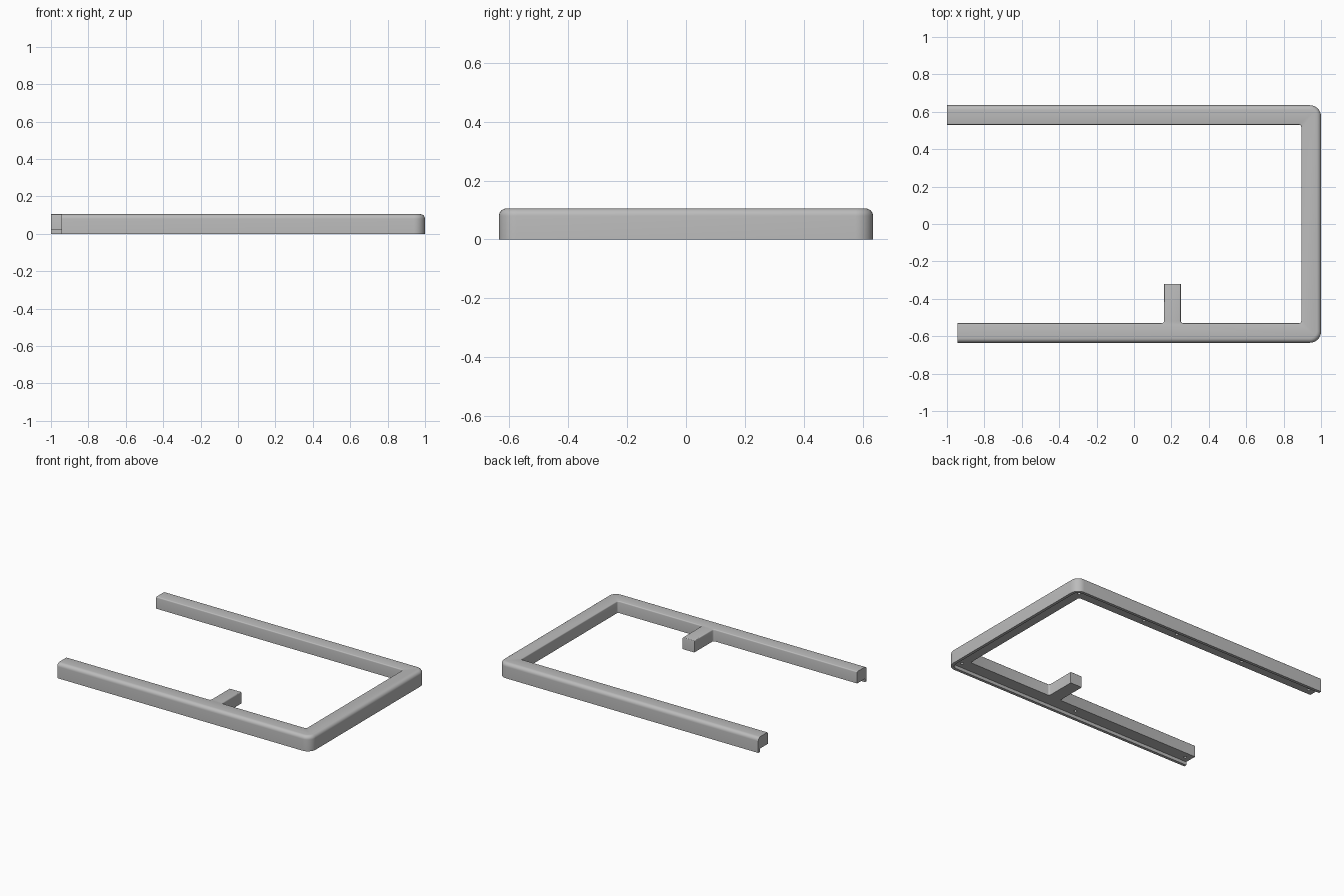
import bpy, bmesh
from mathutils import Matrix

if "Cube" in bpy.data.objects:
    bpy.data.objects.remove(bpy.data.objects["Cube"], do_unlink=True)

HEIGHT = 0.105
STEP = 0.023      # height of the rebate under the frame
LIP = 0.02        # thickness of the outer lip
HALF_Y = 0.635
INNER_Y = 0.53
INNER_X = 0.895
FRONT_END = -0.945

grey = bpy.data.materials.new("plain grey")
grey.use_nodes = True
colour = (0.5, 0.5, 0.5, 1)
grey.diffuse_color = colour
grey.node_tree.nodes["Principled BSDF"].inputs["Base Color"].default_value = colour


def prism(bm, outline, bottom, top):
    """Extrude a flat outline upward."""
    face = bm.faces.new([bm.verts.new((x, y, bottom)) for x, y in outline])
    grown = bmesh.ops.extrude_face_region(bm, geom=[face])["geom"]
    verts = [g for g in grown if isinstance(g, bmesh.types.BMVert)]
    bmesh.ops.translate(bm, verts=verts, vec=(0, 0, top - bottom))
    bmesh.ops.recalc_face_normals(bm, faces=bm.faces[:])


def round_edges(bm, test, radius, segments):
    """Round every edge whose two ends pass the test."""
    edges = [e for e in bm.edges if test(e.verts[0].co, e.verts[1].co)]
    bmesh.ops.bevel(bm, geom=edges, offset=radius, segments=segments,
                    profile=0.5, affect="EDGES", clamp_overlap=True)


def finish(bm, name):
    mesh = bpy.data.meshes.new(name)
    bm.to_mesh(mesh)
    bm.free()
    mesh.materials.append(grey)
    obj = bpy.data.objects.new(name, mesh)
    bpy.context.collection.objects.link(obj)
    return obj


def upright(a, b):
    return abs(a.z - b.z) > 0.01


def inside(p):
    return p.x < INNER_X + 0.02 and abs(p.y) < INNER_Y + 0.02


# Frame: two long arms, a cross bar and a short stub, in one outline
bm = bmesh.new()
prism(bm, [(FRONT_END, -HALF_Y), (1, -HALF_Y), (1, HALF_Y), (-1, HALF_Y),
           (-1, INNER_Y), (INNER_X, INNER_Y), (INNER_X, -INNER_Y),
           (0.25, -INNER_Y), (0.25, -0.32), (0.16, -0.32),
           (0.16, -INNER_Y), (FRONT_END, -INNER_Y)], 0, HEIGHT)
round_edges(bm, lambda a, b: upright(a, b) and a.x > 0.99, 0.06, 8)
round_edges(bm, lambda a, b: upright(a, b) and inside(a) and a.x > 0
            and a.y != 0 and abs(a.y) > 0.5, 0.012, 4)


def top_edge(a, b):
    at_end = max(a.x, b.x) < FRONT_END + 0.001 and abs(a.x - b.x) < 0.001
    return min(a.z, b.z) > HEIGHT - 0.001 and not at_end


round_edges(bm, lambda a, b: top_edge(a, b)
            and not inside(a) and not inside(b), 0.025, 6)
round_edges(bm, lambda a, b: top_edge(a, b) and inside(a) and inside(b)
            and abs((a.y + b.y) / 2) < INNER_Y + 0.015, 0.007, 3)
frame = finish(bm, "frame")

# Rebate cutter: leaves only a thin lip along the outside
bm = bmesh.new()
edge = HALF_Y - LIP
prism(bm, [(-1.1, -edge), (1 - LIP, -edge), (1 - LIP, edge), (-1.1, edge)], -0.1, STEP)
round_edges(bm, lambda a, b: upright(a, b) and a.x > 0.9, 0.04, 8)
rebate = finish(bm, "rebate_cutter")

# Screw hole cutter: small blind holes under both arms
bm = bmesh.new()
middle = (INNER_Y + edge) / 2
for side, places in ((-1, (-0.9, 0, 0.93)), (1, (-0.95, -0.4, 0.13, 0.4, 0.93))):
    for x in places:
        bmesh.ops.create_cone(bm, cap_ends=True, segments=16, radius1=0.01,
                              radius2=0.01, depth=0.06,
                              matrix=Matrix.Translation((x, side * middle, 0.03)))
holes = finish(bm, "screw_hole_cutter")

bpy.context.view_layer.objects.active = frame
for cutter in (rebate, holes):
    cutter.hide_render = True
    cut = frame.modifiers.new(cutter.name, "BOOLEAN")
    cut.operation = "DIFFERENCE"
    cut.solver = "EXACT"
    cut.object = cutter
    bpy.ops.object.modifier_apply(modifier=cut.name)
    bpy.data.objects.remove(cutter, do_unlink=True)

bpy.ops.object.select_all(action="DESELECT")
frame.select_set(True)
bpy.ops.object.shade_smooth_by_angle(angle=0.6)
